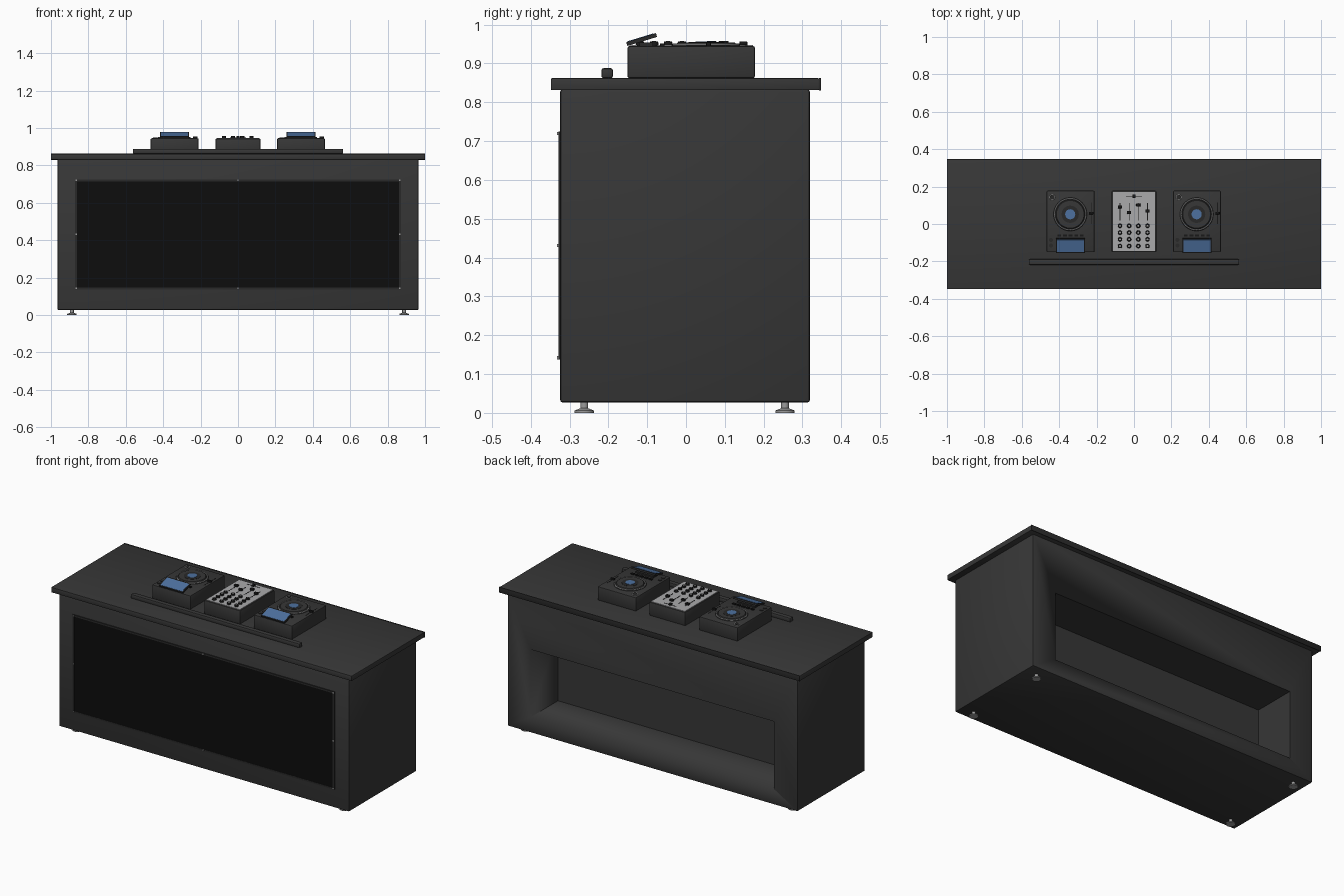
import bpy, math
from mathutils import Matrix

if "Cube" in bpy.data.objects:
    bpy.data.objects.remove(bpy.data.objects["Cube"])


def material(name, r, g, b):
    m = bpy.data.materials.new(name)
    m.diffuse_color = (r, g, b, 1)
    m.use_nodes = True
    m.node_tree.nodes["Principled BSDF"].inputs["Base Color"].default_value = m.diffuse_color
    return m


BODY = material("charcoal", 0.038, 0.038, 0.038)
SCREEN = material("screen_black", 0.004, 0.004, 0.004)
TRIM = material("dark_trim", 0.022, 0.022, 0.022)
KNOB = material("knob_black", 0.009, 0.009, 0.009)
SILVER = material("silver", 0.33, 0.33, 0.33)
PLATE = material("light_panel", 0.40, 0.40, 0.41)
BLUE = material("display_blue", 0.075, 0.165, 0.35)


def finish(ob, name, mat, bevel=0, segments=2):
    ob.name = name
    ob.data.materials.append(mat)
    if bevel:
        mod = ob.modifiers.new("bevel", 'BEVEL')
        mod.width, mod.segments, mod.limit_method = bevel, segments, 'ANGLE'
        bpy.ops.object.modifier_apply(modifier="bevel")
    bpy.ops.object.shade_smooth_by_angle(angle=math.radians(35))
    return ob


def box(name, x, y, z, mat, bevel=0):
    """Box from (min, max) ranges."""
    bpy.ops.mesh.primitive_cube_add(size=1)
    ob = bpy.context.object
    size = [b - a for a, b in (x, y, z)]
    mid = [(a + b) / 2 for a, b in (x, y, z)]
    ob.data.transform(Matrix.Translation(mid) @ Matrix.Diagonal((*size, 1)))
    return finish(ob, name, mat, bevel)


def disc(name, x, y, z0, z1, r, mat, r_top=None, sides=32):
    """Upright cylinder or cone frustum."""
    bpy.ops.mesh.primitive_cone_add(vertices=sides, radius1=r, radius2=r if r_top is None else r_top,
                                    depth=z1 - z0, location=(x, y, (z0 + z1) / 2))
    return finish(bpy.context.object, name, mat)


def ring(name, x, y, z, r, thick, mat):
    bpy.ops.mesh.primitive_torus_add(major_radius=r, minor_radius=thick, major_segments=48,
                                     minor_segments=6, location=(x, y, z))
    return finish(bpy.context.object, name, mat)


# Booth body with the open shelf cut into its back
body = box("booth_body", (-0.965, 0.965), (-0.324, 0.319), (0.027, 0.833), BODY, 0.006)
cutter = box("shelf_cutter", (-0.81, 0.81), (0.06, 0.5), (0.12, 0.527), BODY)
cutter.hide_render = True
cut = body.modifiers.new("shelf", 'BOOLEAN')
cut.object, cut.operation, cut.solver = cutter, 'DIFFERENCE', 'EXACT'
bpy.context.view_layer.objects.active = body
bpy.ops.object.modifier_apply(modifier="shelf")
bpy.data.objects.remove(cutter)

# Counter top and its rear edge band
box("counter_top", (-1, 1), (-0.348, 0.343), (0.831, 0.862), BODY, 0.003)
box("rear_edge_band", (-1, 1), (0.342, 0.348), (0.830, 0.863), TRIM, 0.001)

# Front screen, its thin frame, and the fixing studs
box("front_screen", (-0.862, 0.862), (-0.3275, -0.32), (0.145, 0.716), SCREEN)
for s in (-1, 1):
    box("frame_side", sorted((s * 0.860, s * 0.872)), (-0.329, -0.32), (0.137, 0.725), TRIM)
for z in (0.137, 0.715):
    box("frame_rail", (-0.872, 0.872), (-0.329, -0.32), (z, z + 0.010), TRIM)
for x in (-0.866, 0, 0.866):
    for z in (0.142, 0.431, 0.720):
        if x or z != 0.431:
            box("frame_stud", (x - 0.004, x + 0.004), (-0.332, -0.325), (z - 0.004, z + 0.004), SILVER)

# Levelling feet
for x in (-0.888, 0.888):
    for y in (-0.262, 0.255):
        disc("foot_pad", x, y, 0, 0.006, 0.025, SILVER, sides=24)
        disc("foot_cone", x, y, 0.006, 0.012, 0.025, SILVER, 0.010, 24)
        disc("foot_stem", x, y, 0.010, 0.030, 0.010, SILVER, sides=16)

# Low rail in front of the equipment
box("front_rail", (-0.562, 0.562), (-0.218, -0.188), (0.862, 0.888), BODY, 0.006)

# Two identical player decks
for cx in (-0.339, 0.337):
    box("deck_body", (cx - 0.128, cx + 0.128), (-0.151, 0.178), (0.862, 0.945), BODY, 0.006)
    jx, jy = cx - 0.002, 0.052
    disc("jog_base", jx, jy, 0.944, 0.949, 0.090, TRIM, 0.086, 48)
    ring("jog_ring", jx, jy, 0.949, 0.084, 0.003, SILVER)
    disc("jog_wheel", jx, jy, 0.948, 0.954, 0.078, BODY, 0.074, 48)
    disc("jog_rim", jx, jy, 0.953, 0.955, 0.046, TRIM, sides=40)
    disc("jog_display", jx, jy, 0.954, 0.9565, 0.027, BLUE)
    # Tilted display hinged near the front edge
    tilt = Matrix.Translation((cx, -0.151, 0.945)) @ Matrix.Rotation(math.radians(17), 4, 'X')
    for name, hw, y0, y1, z0, z1, mat in (
            ("display_housing", 0.078, 0, 0.080, 0, 0.010, TRIM),
            ("display_glass", 0.073, 0.004, 0.073, 0.009, 0.0115, BLUE)):
        ob = box(name, (-hw, hw), (y0, y1), (z0, z1), mat)
        ob.data.transform(tilt)
    box("display_support", (cx - 0.06, cx + 0.06), (-0.120, -0.085), (0.944, 0.954), TRIM)
    # Controls around the wheel
    for i in range(5):
        x = cx - 0.060 + i * 0.030
        box("deck_button", (x - 0.010, x + 0.010), (-0.067, -0.055), (0.944, 0.951), KNOB)
    ring("cue_ring", cx - 0.098, 0.143, 0.946, 0.014, 0.002, SILVER)
    disc("cue_button", cx - 0.098, 0.143, 0.944, 0.949, 0.012, TRIM, sides=20)
    box("pitch_slot", (cx + 0.108, cx + 0.112), (0.00, 0.115), (0.944, 0.946), KNOB)
    box("pitch_slider", (cx + 0.098, cx + 0.122), (0.052, 0.064), (0.944, 0.955), KNOB, 0.002)
    for y in (-0.085, -0.115):
        disc("play_button", cx - 0.105, y, 0.944, 0.948, 0.011, TRIM, sides=20)

# Mixer with its light control panel
box("mixer_body", (-0.120, 0.120), (-0.151, 0.178), (0.862, 0.944), BODY, 0.006)
box("mixer_panel", (-0.113, 0.113), (-0.144, 0.172), (0.943, 0.947), PLATE)
box("crossfader_slot", (-0.042, 0.042), (0.146, 0.150), (0.946, 0.948), KNOB)
box("crossfader", (-0.008, 0.008), (0.138, 0.158), (0.946, 0.957), KNOB, 0.002)
for x, fader_y in zip((-0.075, -0.026, 0.023, 0.072), (0.092, 0.062, 0.102, 0.070)):
    box("fader_slot", (x - 0.002, x + 0.002), (0.020, 0.112), (0.946, 0.948), KNOB)
    box("fader", (x - 0.011, x + 0.011), (fader_y - 0.008, fader_y + 0.008), (0.946, 0.958), KNOB, 0.002)
    for y in (-0.010, -0.046, -0.082, -0.118):
        disc("mixer_knob", x, y, 0.946, 0.957, 0.012, KNOB, 0.010, 16)
        disc("knob_cap", x, y, 0.956, 0.958, 0.005, SILVER, sides=12)
